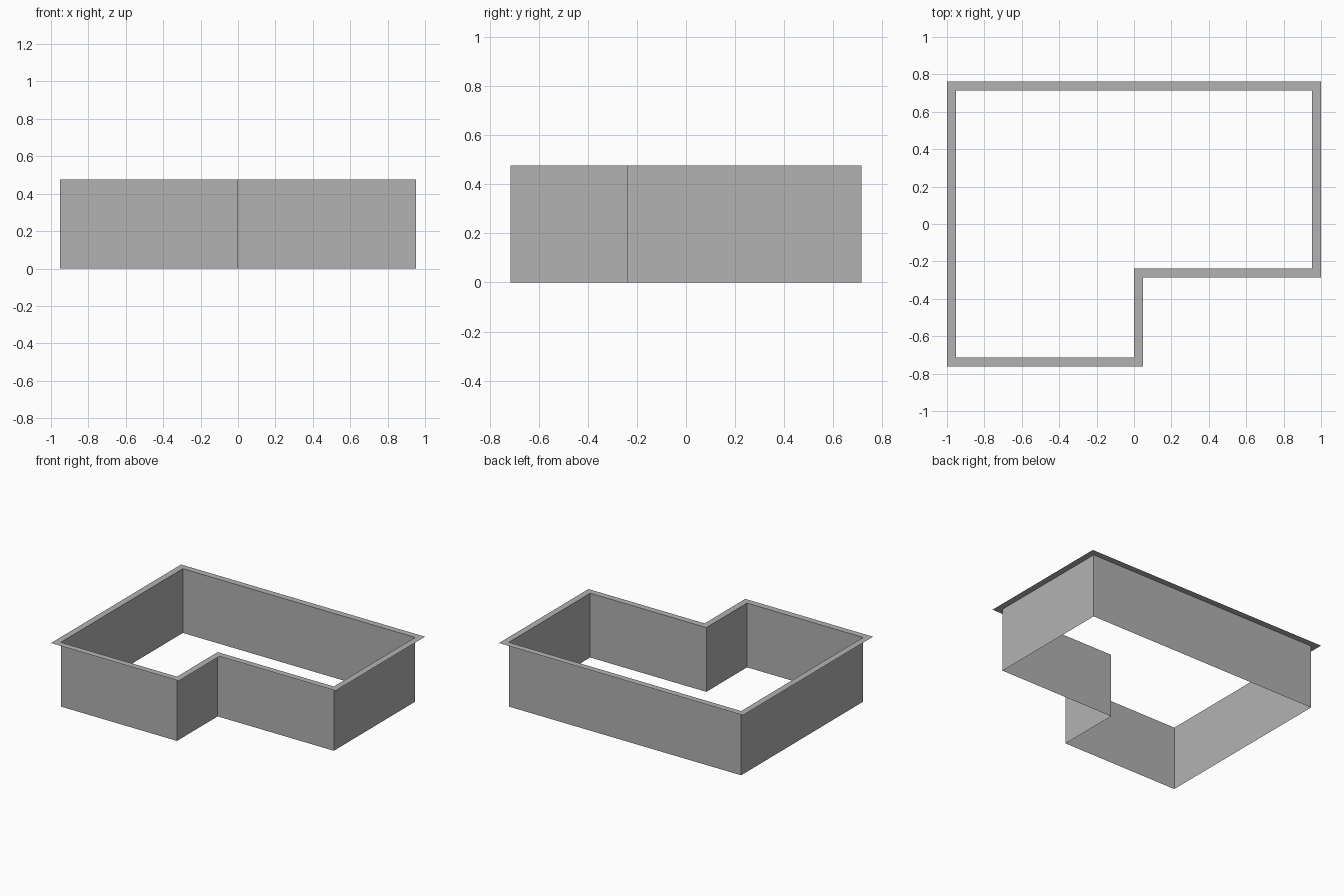
import bpy
import bmesh
from mathutils import Vector

cube = bpy.data.objects.get("Cube")
if cube:
    bpy.data.objects.remove(cube, do_unlink=True)

UNIT = 1 / 21          # rim width, the module of the whole plan
HEIGHT = 10 * UNIT

grey = bpy.data.materials.new("light grey")
grey.use_nodes = True
colour = (0.448, 0.448, 0.448, 1)
grey.diffuse_color = colour
grey.node_tree.nodes["Principled BSDF"].inputs["Base Color"].default_value = colour

# L-shaped plan, counter-clockwise, in modules
plan = [Vector(p) * UNIT for p in
        [(-20, -15), (0, -15), (0, -5), (20, -5), (20, 15), (-20, 15)]]


def offset_plan(points, distance):
    """Push a right-angled counter-clockwise outline outwards."""
    result = []
    for i, p in enumerate(points):
        before = (p - points[i - 1]).normalized()
        after = (points[(i + 1) % len(points)] - p).normalized()
        out = Vector((before.y + after.y, -before.x - after.x))
        result.append(p + out * distance)
    return result


def band(name, first, first_z, second, second_z):
    """Join two matching outlines with a closed strip of quads."""
    bm = bmesh.new()
    a = [bm.verts.new((p.x, p.y, first_z)) for p in first]
    b = [bm.verts.new((p.x, p.y, second_z)) for p in second]
    for i in range(len(a)):
        j = (i + 1) % len(a)
        bm.faces.new((a[i], a[j], b[j], b[i]))
    mesh = bpy.data.meshes.new(name)
    bm.to_mesh(mesh)
    bm.free()
    mesh.materials.append(grey)
    obj = bpy.data.objects.new(name, mesh)
    bpy.context.collection.objects.link(obj)
    return obj


# Thin upright walls, open above and below
band("walls", plan, 0, plan, HEIGHT)

# Flat rim projecting outwards from the top of the walls
band("rim", offset_plan(plan, UNIT), HEIGHT, plan, HEIGHT)
